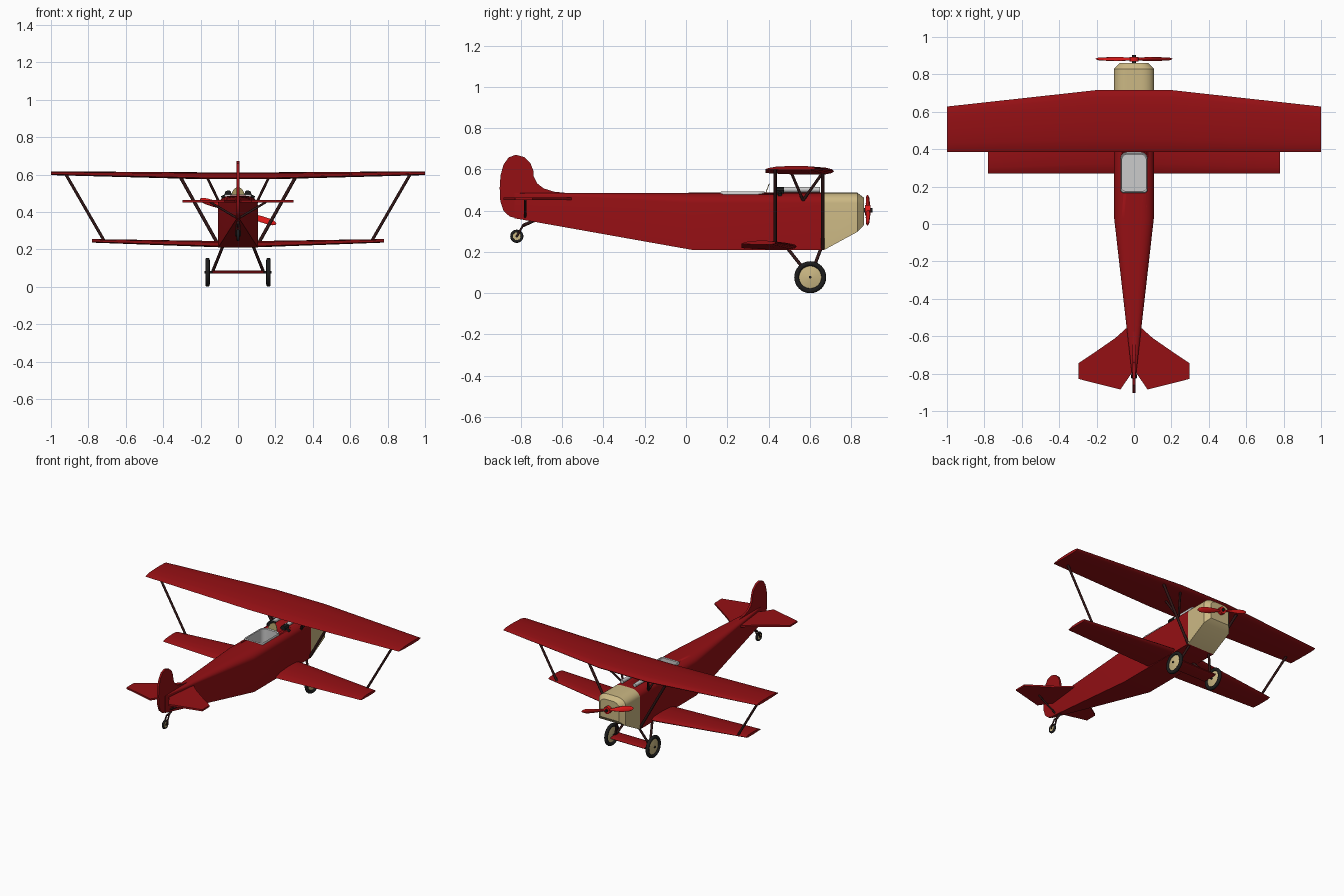
import bpy, bmesh, math
from mathutils import Vector, Matrix

if "Cube" in bpy.data.objects:
    bpy.data.objects.remove(bpy.data.objects["Cube"])


def material(name, r, g, b):
    m = bpy.data.materials.new(name)
    m.diffuse_color = (r, g, b, 1)
    m.use_nodes = True
    m.node_tree.nodes["Principled BSDF"].inputs["Base Color"].default_value = m.diffuse_color
    return m


RED = material("red", .3, .005, .007)
BRIGHT = material("bright_red", .75, .01, .01)
CREAM = material("cream", .6, .48, .23)
DARK = material("dark_strut", .03, .008, .008)
BLACK = material("black", .012, .012, .012)
GLASS = material("amber_glass", .3, .25, .1)


def finish(name, bm, mat, smooth=None):
    bmesh.ops.recalc_face_normals(bm, faces=bm.faces)
    me = bpy.data.meshes.new(name)
    bm.to_mesh(me)
    bm.free()
    ob = bpy.data.objects.new(name, me)
    bpy.context.collection.objects.link(ob)
    if mat:
        me.materials.append(mat)
    if smooth:
        bpy.ops.object.select_all(action='DESELECT')
        ob.select_set(True)
        bpy.context.view_layer.objects.active = ob
        bpy.ops.object.shade_smooth_by_angle(angle=math.radians(smooth))
    return ob


def loft(name, rings, mat, smooth=30, caps=(True, True)):
    bm = bmesh.new()
    vs = [[bm.verts.new(p) for p in r] for r in rings]
    n = len(rings[0])
    for a, b in zip(vs, vs[1:]):
        for i in range(n):
            bm.faces.new((a[i], a[(i + 1) % n], b[(i + 1) % n], b[i]))
    for ring, cap in zip((vs[0], vs[-1]), caps):
        if cap:
            bm.faces.new(ring)
    return finish(name, bm, mat, smooth)


def rod(name, a, b, r, mat=DARK, seg=12, r2=None):
    a, b = Vector(a), Vector(b)
    d = b - a
    bm = bmesh.new()
    bmesh.ops.create_cone(bm, cap_ends=True, segments=seg, radius1=r, radius2=r if r2 is None else r2,
                          depth=d.length,
                          matrix=Matrix.Translation((a + b) / 2) @ d.to_track_quat('Z', 'Y').to_matrix().to_4x4())
    return finish(name, bm, mat, 40)


def torus(name, centre, R, r, mat):
    rings = []
    for i in range(33):
        a = math.tau * i / 32
        rings.append([(centre[0] + r * math.sin(t),
                       centre[1] + (R + r * math.cos(t)) * math.cos(a),
                       centre[2] + (R + r * math.cos(t)) * math.sin(a))
                      for t in (math.tau * j / 12 for j in range(12))])
    ob = loft(name, rings, mat, 60, (False, False))
    bm = bmesh.new()
    bm.from_mesh(ob.data)
    bmesh.ops.remove_doubles(bm, verts=bm.verts, dist=1e-5)
    bm.to_mesh(ob.data)
    bm.free()


# Fuselage and cowl: flat bottom, rounded upper corners
def section(y, w, zb, zt):
    rx, rz = w * .65, .05 * w / .106
    arc = [(w - rx + rx * math.cos(t), zt - rz + rz * math.sin(t))
           for t in (math.pi / 2 * i / 7 for i in range(8))]
    half = [(w, zb)] + arc
    return [(x, y, z) for x, z in half] + [(-x, y, z) for x, z in reversed(half)]


fuselage = loft("fuselage", [section(-.83, .008, .363, .485), section(.03, .106, .21, .487),
                             section(.67, .106, .21, .487)], RED)
loft("engine_cowl", [section(.67, .106, .21, .487), section(.83, .106, .297, .487),
                     section(.862, .074, .33, .463)], CREAM, 20)


# Cockpit opening, tub and rim
def outline(z, k=1.0):
    pts = []
    for cx, cy, r, a0 in ((.035, .345, .035, 0), (-.035, .345, .035, 90), (-.052, .188, .018, 180), (.052, .188, .018, 270)):
        for i in range(7):
            a = math.radians(a0 + 15 * i)
            pts.append(((cx + r * math.cos(a)) * k, .275 + (cy + r * math.sin(a) - .275) * k, z))
    return pts


cutter = loft("cockpit_cutter", [outline(.36), outline(.6)], None)
cutter.hide_render = True
mod = fuselage.modifiers.new("cockpit", 'BOOLEAN')
mod.operation, mod.object, mod.solver = 'DIFFERENCE', cutter, 'EXACT'
bpy.context.view_layer.objects.active = fuselage
bpy.ops.object.modifier_apply(modifier=mod.name)
bpy.data.objects.remove(cutter)
loft("cockpit_tub", [outline(.365, .98), outline(.484, .98)], None, 30, (True, False))
loft("cockpit_rim", [outline(.478, 1.04), outline(.489, 1.04), outline(.493, 1.0),
                     outline(.489, .93), outline(.478, .93)], None, 50, (False, False))


# Wings: airfoil sections lofted tip to tip (x, trailing y, leading y, bottom z, top z)
AIRFOIL = [(0, .2), (.05, .45), (.2, .8), (.45, .97), (.7, 1), (.88, .9), (.97, .7), (1, .45),
           (.97, .2), (.88, .04), (.7, 0), (.3, .05)]


def wing(name, stations, mat=RED):
    st = [(-s[0],) + s[1:] for s in reversed(stations)] + stations
    loft(name, [[(x, t + (l - t) * u, b + (c - b) * v) for u, v in AIRFOIL]
                for x, t, l, b, c in st], mat, 35)


wing("upper_wing", [(.19, .385, .717, .575, .612), (1.0, .385, .628, .597, .617)])
wing("lower_wing", [(.13, .27, .537, .212, .245), (.78, .27, .435, .236, .255)])
wing("axle_fairing", [(.135, .545, .66, .07, .087)])

# Tail fin with rudder
fin = [(-.56, .484), (-.64, .492), (-.69, .508), (-.722, .533), (-.738, .565), (-.74, .595), (-.755, .632),
       (-.785, .66), (-.825, .671), (-.86, .658), (-.885, .622), (-.899, .57), (-.903, .51), (-.9, .445),
       (-.885, .4), (-.855, .372), (-.82, .363), (-.76, .37), (-.6, .46)]
loft("tail_fin", [[(x, y, z) for y, z in fin] for x in (-.007, .007)], RED)

# Stabilizers
stab = [(0, -.55), (.033, -.55), (.1, -.61), (.23, -.7), (.298, -.745), (.298, -.828), (.072, -.885),
        (.015, -.8), (0, -.8)]
for s, side in ((-1, "left"), (1, "right")):
    loft(side + "_stabilizer", [[(s * x, y, z) for x, y in stab] for z in (.451, .463)], RED)
    rod(side + "_stabilizer_strut", (s * .01, -.78, .37), (s * .15, -.78, .453), .006)

    # Wing struts
    rod(side + "_interplane_strut", (s * .715, .432, .245), (s * .92, .432, .6), .008)
    rod(side + "_front_cabane", (s * .1, .663, .215), (s * .31, .663, .59), .009)
    for yt in (.51, .663):
        rod(side + "_cabane_brace", (s * .1, .567, .45), (s * .165, yt, .585), .007)

    # Landing gear
    for yt in (.49, .655):
        rod(side + "_gear_leg", (s * .08, yt, .22), (s * .137, .602, .078), .008)
    c = (s * .163, .602, .0775)
    torus(side + "_tyre", c, .0655, .012, BLACK)
    for d in (-1, 1):
        rod(side + "_wheel_disc", c, (c[0] + d * .012, c[1], c[2]), .062, CREAM, 32, .012)
    rod(side + "_axle_end", (s * .12, .602, .0775), (s * .18, .602, .0775), .007, BLACK)

    # Guns
    rod(side + "_gun_barrel", (s * .05, .46, .502), (s * .05, .65, .502), .013, None, 16)
    rod(side + "_gun_body", (s * .053, .43, .497), (s * .053, .475, .497), .019, BLACK, 8)
    rod(side + "_gun_feed", (s * .053, .455, .49), (s * .088, .455, .475), .01, BLACK, 8)

# Windshield
arch = [(.036 * math.cos(math.pi * i / 12), .036 * math.sin(math.pi * i / 12)) for i in range(13)]
loft("windshield", [[(x, .382 + d + .02 * h / .036, .48 + 1.45 * h) for x, h in arch] for d in (0, .004)], GLASS)

# Tail wheel
tw = (0, -.82, .276)
torus("tail_tyre", tw, .024, .008, BLACK)
rod("tail_wheel_hub", (-.006, *tw[1:]), (.006, *tw[1:]), .022, CREAM, 24)
rod("tail_axle", (-.013, *tw[1:]), (.013, *tw[1:]), .006, BLACK)
for s in (-1, 1):
    rod("tail_fork", (s * .011, *tw[1:]), (s * .008, -.788, .332), .005)
rod("tail_wheel_arm", (0, -.79, .328), (0, -.73, .355), .008)

# Propeller
hub = Vector((0, .882, .402))
tilt = Matrix.Rotation(math.radians(18), 3, 'Y')
for s, side in ((-1, "left"), (1, "right")):
    rings = []
    for r, w, tw_ in ((.0, .012, 60), (.04, .01, 50), (.08, .016, 38), (.13, .019, 28),
                      (.175, .018, 22), (.2, .013, 18), (.214, .004, 15)):
        a = math.radians(tw_) * s
        ring = []
        for i in range(12):
            t = math.tau * i / 12
            u, v = w * math.cos(t), min(.006, w * .6) * math.sin(t)
            p = Vector((s * r, u * math.sin(a) + v * math.cos(a), u * math.cos(a) - v * math.sin(a)))
            ring.append(hub + tilt @ p)
        rings.append(ring)
    loft(side + "_propeller_blade", rings, BRIGHT, 60)
rod("propeller_hub", (0, .868, .402), (0, .893, .402), .025, BRIGHT, 16)
rod("propeller_shaft", (0, .85, .402), (0, .903, .402), .01, BLACK)
